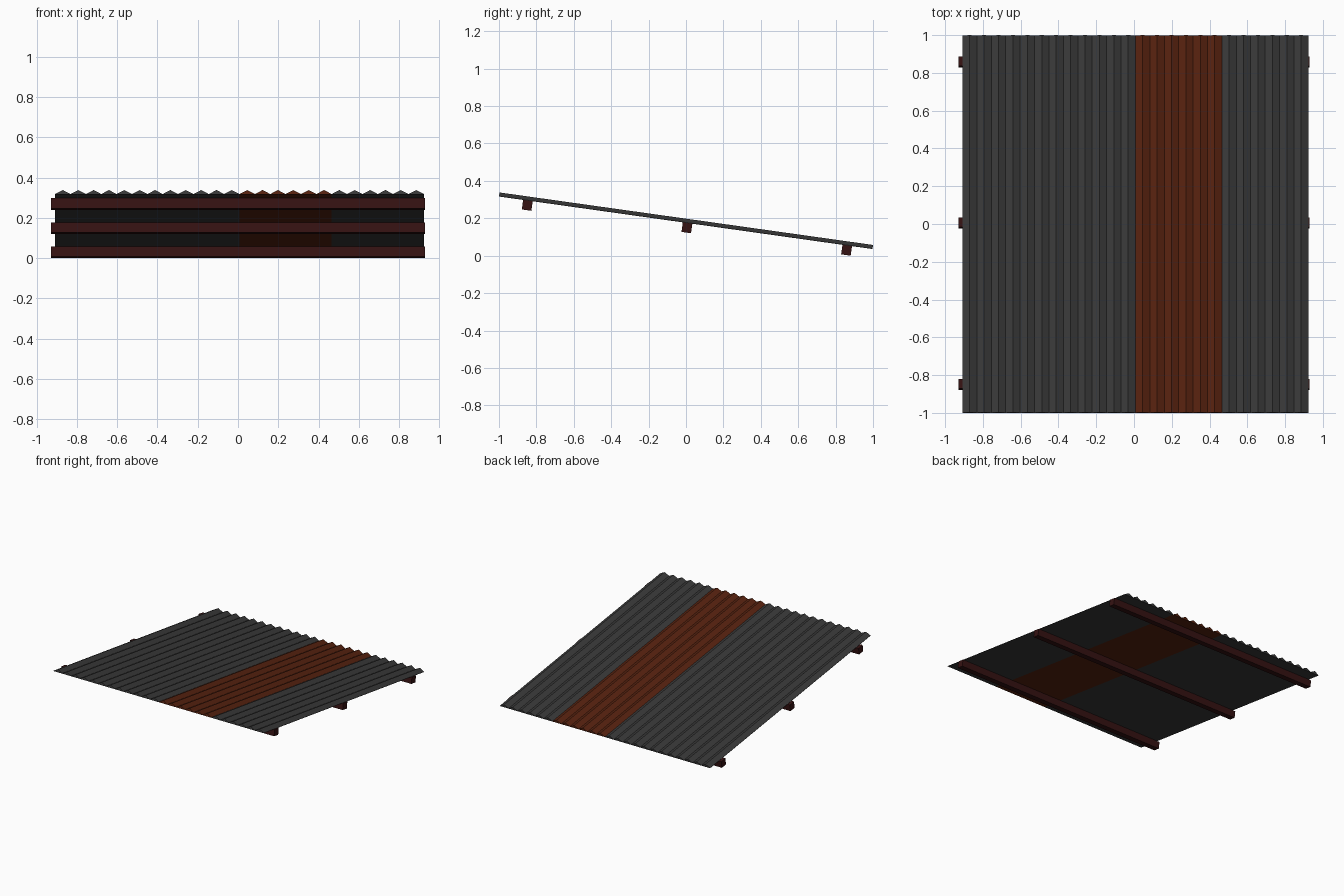
import bpy, bmesh, math
from mathutils import Matrix, Vector

if "Cube" in bpy.data.objects:
    bpy.data.objects.remove(bpy.data.objects["Cube"])

TILT = math.radians(-8)          # roof falls towards +y
ROOF = Matrix.Translation((0, -0.0015, 0.176)) @ Matrix.Rotation(TILT, 4, 'X')
HALF_LEN = 1.0083
X0, PANEL_W, RIDGES = -0.908, 0.4578, 6
VALLEY, PEAK = 0.002, 0.022
BEAM = 0.0515


def material(name, rgb):
    m = bpy.data.materials.new(name)
    m.diffuse_color = (*rgb, 1)
    m.use_nodes = True
    m.node_tree.nodes["Principled BSDF"].inputs["Base Color"].default_value = m.diffuse_color
    return m


def extrude_profile(name, profile, axis, mat):
    """Extrude a closed loop of points along axis, then lay it on the roof slope."""
    bm = bmesh.new()
    face = bm.faces.new([bm.verts.new(p) for p in profile])
    out = bmesh.ops.extrude_face_region(bm, geom=[face])
    moved = [v for v in out["geom"] if isinstance(v, bmesh.types.BMVert)]
    bmesh.ops.translate(bm, verts=moved, vec=Vector(axis))
    bmesh.ops.recalc_face_normals(bm, faces=bm.faces)
    mesh = bpy.data.meshes.new(name)
    bm.to_mesh(mesh)
    bm.free()
    mesh.materials.append(mat)
    ob = bpy.data.objects.new(name, mesh)
    ob.matrix_world = ROOF
    bpy.context.collection.objects.link(ob)
    return ob


grey = material("dark grey metal", (0.042, 0.042, 0.042))
rust = material("rust metal", (0.098, 0.0165, 0.005))
wood = material("dark red wood", (0.036, 0.006, 0.006))

# Corrugated panels: triangular ridges over a flat underside
step = PANEL_W / (2 * RIDGES)
for i, mat in enumerate((grey, grey, rust, grey)):
    x = X0 + i * PANEL_W
    pts = [(x + k * step, -HALF_LEN, PEAK if k % 2 else VALLEY)
           for k in range(2 * RIDGES + 1)]
    pts += [(x + PANEL_W, -HALF_LEN, 0), (x, -HALF_LEN, 0)]
    extrude_profile(f"corrugated_panel_{i + 1}", pts, (0, 2 * HALF_LEN, 0), mat)

# Square battens underneath
h = BEAM / 2
for i, y in enumerate((-0.852, 0.010, 0.872)):
    pts = [(-0.929, y - h, 0), (-0.929, y + h, 0),
           (-0.929, y + h, -BEAM), (-0.929, y - h, -BEAM)]
    extrude_profile(f"support_beam_{i + 1}", pts, (1.858, 0, 0), wood)
